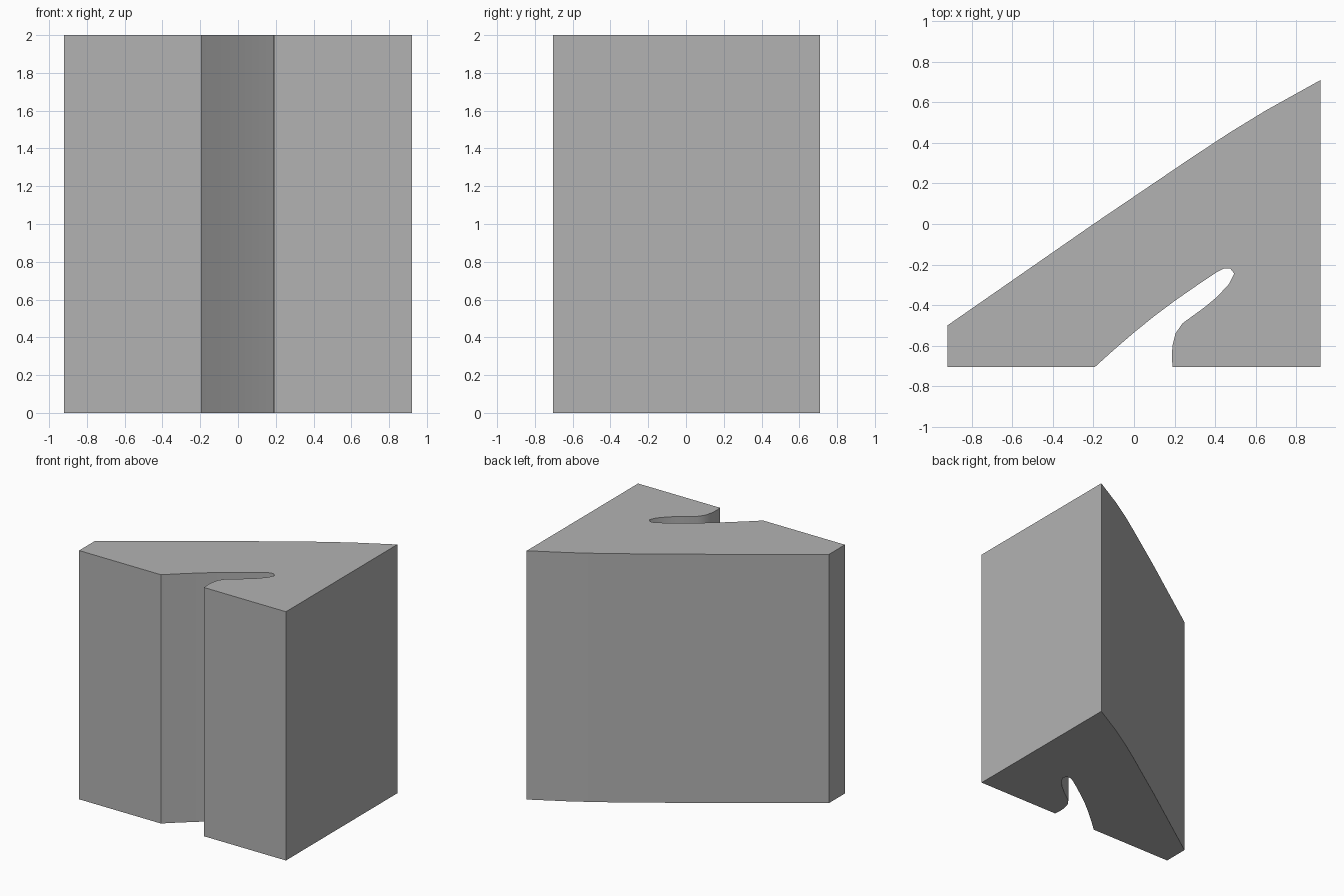
import bpy
import bmesh
import math

cube = bpy.data.objects.get("Cube")
if cube:
    bpy.data.objects.remove(cube, do_unlink=True)

HEIGHT = 2.0

# Plain grey material
grey = bpy.data.materials.new("plain_grey")
grey.use_nodes = True
colour = (0.45, 0.45, 0.45, 1.0)
grey.diffuse_color = colour
grey.node_tree.nodes["Principled BSDF"].inputs["Base Color"].default_value = colour

# Wedge outline: sloping, slightly bowed back and straight sides
outer = [(0.92, -0.705), (0.92, 0.71), (0.65, 0.56), (0.47, 0.45),
         (0.28, 0.325), (-0.2, 0.0), (-0.92, -0.5), (-0.92, -0.705)]

# Hooked slot opening on the front, from its left lip round to its right lip
slot = [(-0.192, -0.705), (-0.1, -0.622), (0.0, -0.536), (0.1, -0.455),
        (0.2, -0.38), (0.33, -0.29), (0.41, -0.237), (0.445, -0.22),
        (0.475, -0.22), (0.495, -0.245), (0.47, -0.295), (0.41, -0.36),
        (0.35, -0.41), (0.24, -0.49), (0.205, -0.54), (0.19, -0.6),
        (0.187, -0.65), (0.19, -0.705)]

# Extrude the closed outline upwards into a solid block
bm = bmesh.new()
base = bm.faces.new([bm.verts.new((x, y, 0)) for x, y in outer + slot])
top = bmesh.ops.extrude_face_region(bm, geom=[base], use_keep_orig=True)
bmesh.ops.translate(bm, vec=(0, 0, HEIGHT),
                    verts=[v for v in top["geom"] if isinstance(v, bmesh.types.BMVert)])
bmesh.ops.recalc_face_normals(bm, faces=bm.faces)
mesh = bpy.data.meshes.new("slotted_wedge_block")
bm.to_mesh(mesh)
bm.free()
mesh.materials.append(grey)

block = bpy.data.objects.new("slotted_wedge_block", mesh)
bpy.context.collection.objects.link(block)

# Smooth the curved walls, keep the corners sharp
bpy.ops.object.select_all(action="DESELECT")
block.select_set(True)
bpy.context.view_layer.objects.active = block
bpy.ops.object.shade_smooth_by_angle(angle=math.radians(30))
